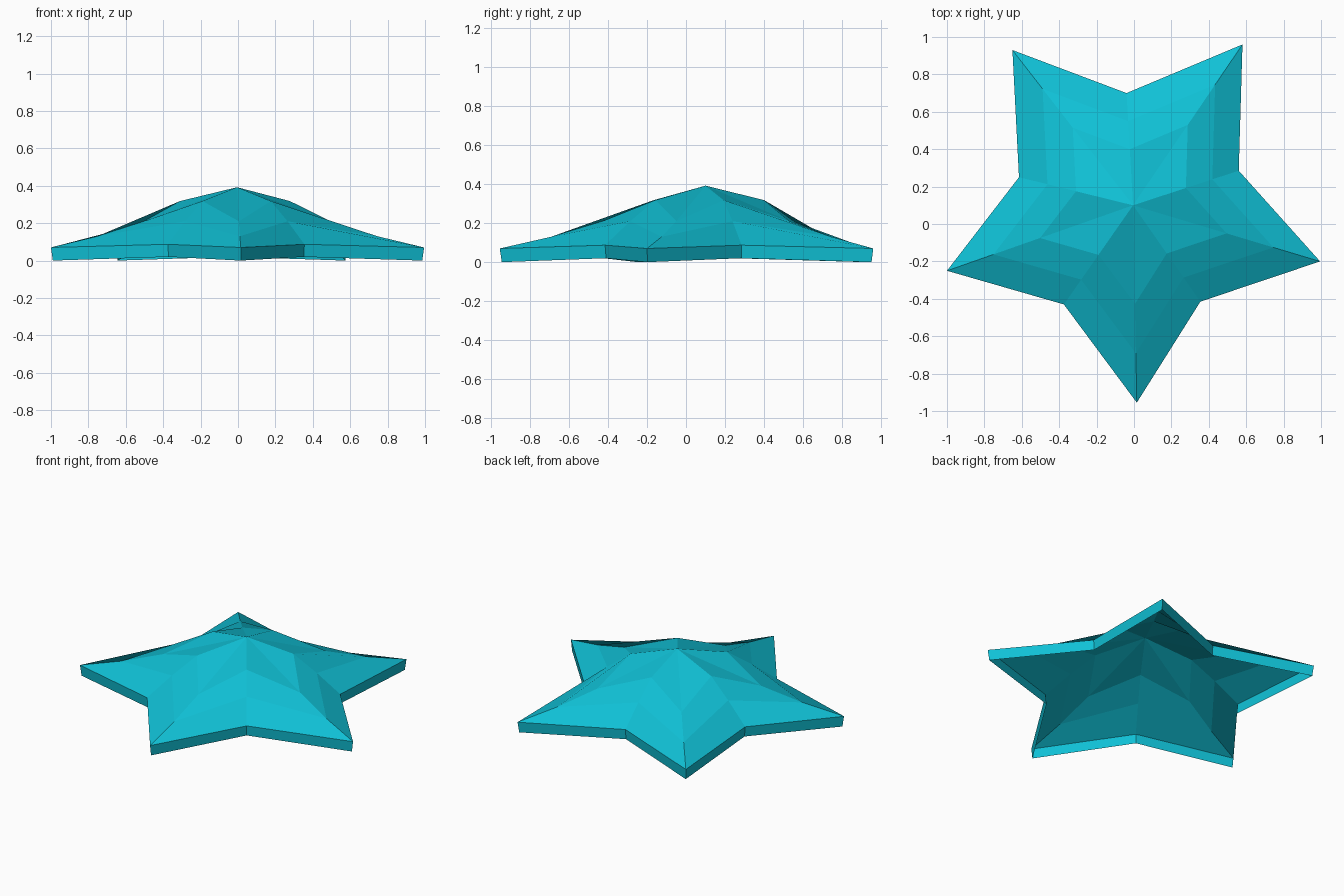
import bpy, bmesh

if "Cube" in bpy.data.objects:
    bpy.data.objects.remove(bpy.data.objects["Cube"])

# Star outline, alternating tip and notch, counter-clockwise from the front tip
OUTLINE = [(0.015, -0.955), (0.355, -0.415), (0.995, -0.20), (0.56, 0.285),
           (0.58, 0.96), (-0.04, 0.70), (-0.65, 0.93), (-0.615, 0.25),
           (-1.0, -0.25), (-0.375, -0.43)]
APEX = (-0.005, 0.10, 0.392)

# Concentric star rings: scale about the apex, tip height, notch height
RINGS = [(0.5, 0.21, 0.318), (0.75, 0.13, 0.21),
         (1.0, 0.07, 0.087), (0.99, 0.0, 0.02)]   # the last ring is the rim bottom

mat = bpy.data.materials.new("turquoise")
mat.diffuse_color = (0.005, 0.53, 0.67, 1)
mat.use_nodes = True
mat.node_tree.nodes["Principled BSDF"].inputs["Base Color"].default_value = mat.diffuse_color

# Open star-shaped shell
bm = bmesh.new()
apex = bm.verts.new(APEX)
rings = []
for scale, tip_z, notch_z in RINGS:
    rings.append([bm.verts.new((APEX[0] + (x - APEX[0]) * scale,
                                APEX[1] + (y - APEX[1]) * scale,
                                notch_z if i % 2 else tip_z))
                  for i, (x, y) in enumerate(OUTLINE)])

n = len(OUTLINE)
for i in range(n):
    j = (i + 1) % n
    bm.faces.new((apex, rings[0][i], rings[0][j]))
    for inner, outer in zip(rings, rings[1:]):
        bm.faces.new((inner[i], outer[i], outer[j], inner[j]))

mesh = bpy.data.meshes.new("star_shell")
bm.to_mesh(mesh)
bm.free()
mesh.materials.append(mat)
star = bpy.data.objects.new("star_shell", mesh)
bpy.context.collection.objects.link(star)
